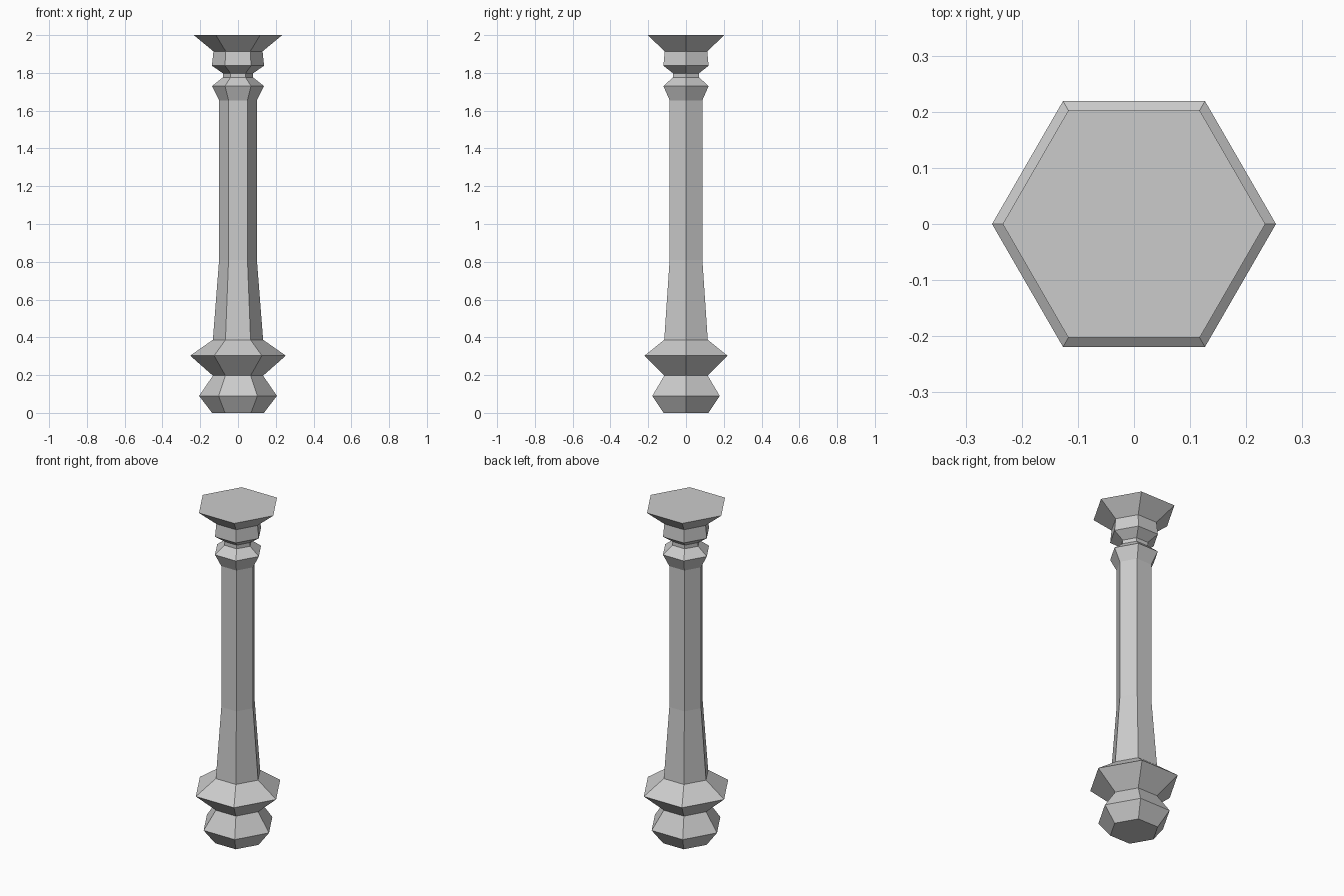
import bpy, bmesh
from math import cos, sin, tau

if "Cube" in bpy.data.objects:
    bpy.data.objects.remove(bpy.data.objects["Cube"])

SIDES = 6


def turned(name, profile):
    """Sweep a (radius, z) profile around z with flat six-sided faces and end caps."""
    bm = bmesh.new()
    rings = [[bm.verts.new((r * cos(tau * i / SIDES), r * sin(tau * i / SIDES), z))
              for i in range(SIDES)] for r, z in profile]
    for low, high in zip(rings, rings[1:]):
        for i in range(SIDES):
            j = (i + 1) % SIDES
            bm.faces.new((low[i], low[j], high[j], high[i]))
    bm.faces.new(rings[0][::-1])
    bm.faces.new(rings[-1])
    mesh = bpy.data.meshes.new(name)
    bm.to_mesh(mesh)
    bm.free()
    obj = bpy.data.objects.new(name, mesh)
    bpy.context.collection.objects.link(obj)
    return obj


# One continuous hexagonal column, from the foot up
base = [(0.137, 0), (0.206, 0.09), (0.133, 0.197), (0.253, 0.303), (0.133, 0.387)]
shaft = [(0.1, 0.81), (0.1, 1.655)]
collar = [(0.138, 1.73), (0.08, 1.776), (0.08, 1.798)]
capital = [(0.138, 1.838), (0.13, 1.914), (0.234, 2.0)]
turned("column", base + shaft + collar + capital)
